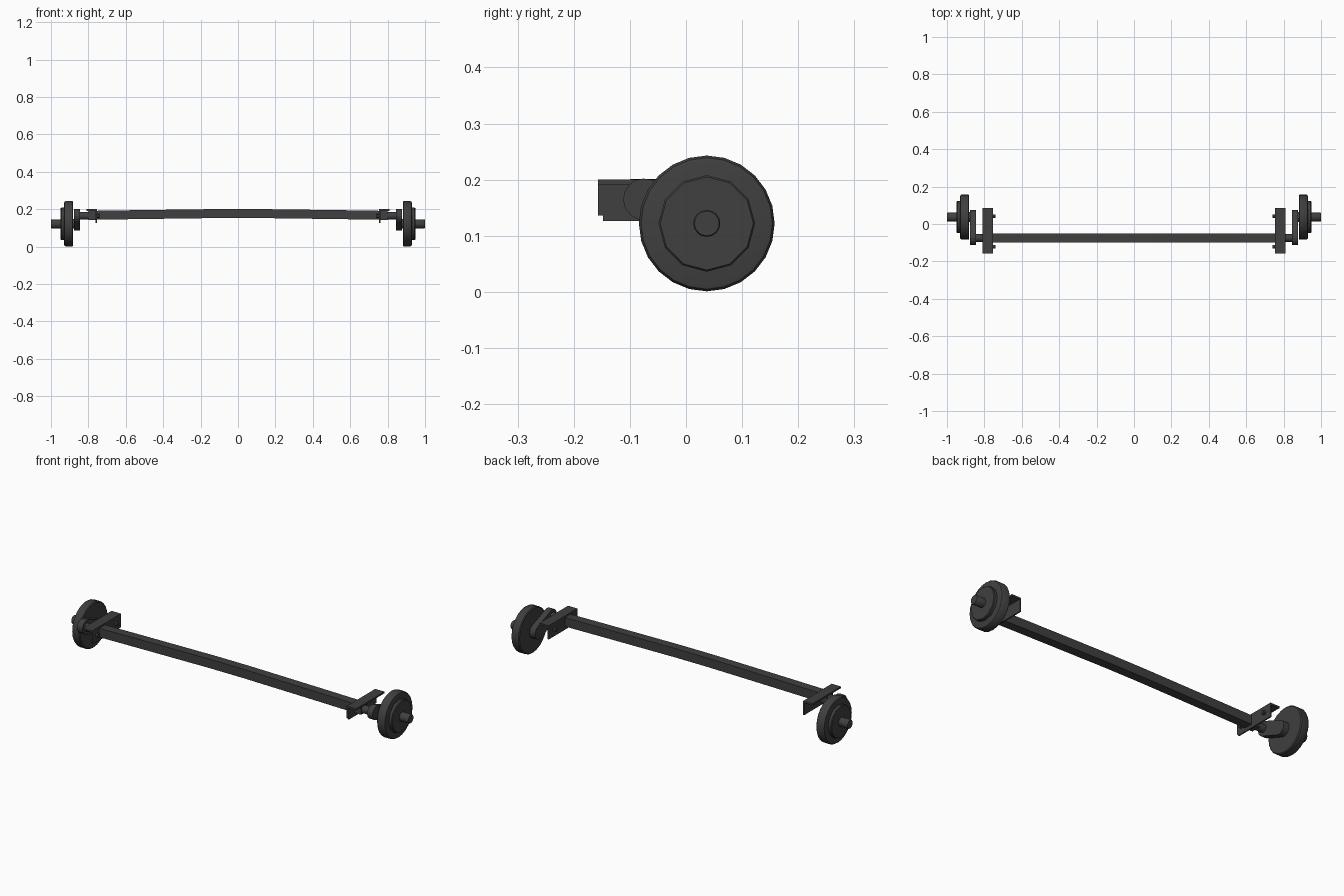
import bpy, bmesh
from math import cos, sin, pi, atan2
from mathutils import Vector

if "Cube" in bpy.data.objects:
    bpy.data.objects.remove(bpy.data.objects["Cube"], do_unlink=True)

steel = bpy.data.materials.new("dark_steel")
steel.use_nodes = True
grey = (0.05, 0.05, 0.05, 1)
steel.diffuse_color = grey
steel.node_tree.nodes["Principled BSDF"].inputs["Base Color"].default_value = grey

PIVOT = Vector((-0.075, 0.165))   # y, z of the beam end
HUB = Vector((0.037, 0.122))      # y, z of the wheel centre


def finish(name, bm, mirror=True, smooth=False):
    bmesh.ops.recalc_face_normals(bm, faces=bm.faces[:])
    mesh = bpy.data.meshes.new(name)
    bm.to_mesh(mesh)
    bm.free()
    mesh.materials.append(steel)
    obj = bpy.data.objects.new(name, mesh)
    bpy.context.collection.objects.link(obj)
    if mirror:
        obj.modifiers.new("other_side", "MIRROR")
    if smooth:
        bpy.ops.object.select_all(action="DESELECT")
        obj.select_set(True)
        bpy.context.view_layer.objects.active = obj
        bpy.ops.object.shade_smooth_by_angle(angle=0.6)
    return obj


def loft(name, rings, **options):
    """Join equal rings of points and cap both ends."""
    bm = bmesh.new()
    loops = [[bm.verts.new(p) for p in ring] for ring in rings]
    n = len(loops[0])
    for a, b in zip(loops, loops[1:]):
        for i in range(n):
            j = (i + 1) % n
            bm.faces.new((a[i], a[j], b[j], b[i]))
    bm.faces.new(loops[0][::-1])
    bm.faces.new(loops[-1])
    return finish(name, bm, **options)


def turned(name, centre, profile, sides):
    """Turn a profile of (x, radius) around an axis along x."""
    angles = [2 * pi * i / sides + pi / 2 for i in range(sides)]
    rings = [[(x, centre.x + r * cos(a), centre.y + r * sin(a)) for a in angles]
             for x, r in profile]
    return loft(name, rings, smooth=True)


def box(name, x, y, z):
    corners = [(y[0], z[0]), (y[1], z[0]), (y[1], z[1]), (y[0], z[1])]
    return loft(name, [[(px, *c) for c in corners] for px in x])


# Square beam, slightly arched upward in the middle
half = 0.024
arch = [(0.0, 0.177), (0.1, 0.177), (0.55, 0.171), (0.8, 0.167)]
path = [(-x, z) for x, z in arch[:0:-1]] + arch
loft("axle_beam",
     [[(x, PIVOT.x + sy * half, z + sz * half)
       for sy, sz in ((-1, -1), (1, -1), (1, 1), (-1, 1))] for x, z in path],
     mirror=False)

# Round torsion shaft leaving each beam end
turned("torsion_shaft", PIVOT, [(0.77, 0.021), (0.85, 0.021)], 16)

# Trailing arm: rounded plate from the shaft to the hub
axis = HUB - PIVOT
turn = atan2(axis.y, axis.x)
outline = []
for centre, start in ((PIVOT, turn + pi / 2), (HUB, turn - pi / 2)):
    for i in range(9):
        a = start + pi * i / 8
        outline.append((centre.x + 0.037 * cos(a), centre.y + 0.037 * sin(a)))
loft("trailing_arm", [[(x, *p) for p in outline] for x in (0.845, 0.877)])

# Spindle, drum, hub face and axle stub
turned("spindle", HUB, [(0.87, 0.026), (0.89, 0.026)], 16)
turned("brake_drum", HUB,
       [(0.881, 0.116), (0.885, 0.121), (0.922, 0.121), (0.928, 0.117), (0.93, 0.11)], 24)
turned("hub_face", HUB, [(0.925, 0.086), (0.944, 0.086), (0.948, 0.083)], 12)
turned("axle_stub", HUB, [(0.94, 0.024), (0.997, 0.024), (1.0, 0.022)], 16)

# Angle bracket: top plate, hanging flange and its front lip
box("bracket_top", (0.755, 0.81), (-0.157, 0.085), (0.191, 0.2))
box("bracket_flange", (0.755, 0.762), (-0.148, 0.085), (0.126, 0.195))
box("bracket_lip", (0.755, 0.762), (-0.157, -0.146), (0.136, 0.195))

# Bolts on the inner face of each flange
for label, y in (("front", -0.122), ("rear", 0.042)):
    turned(label + "_bolt", Vector((y, 0.163)), [(0.741, 0.011), (0.758, 0.011)], 6)
